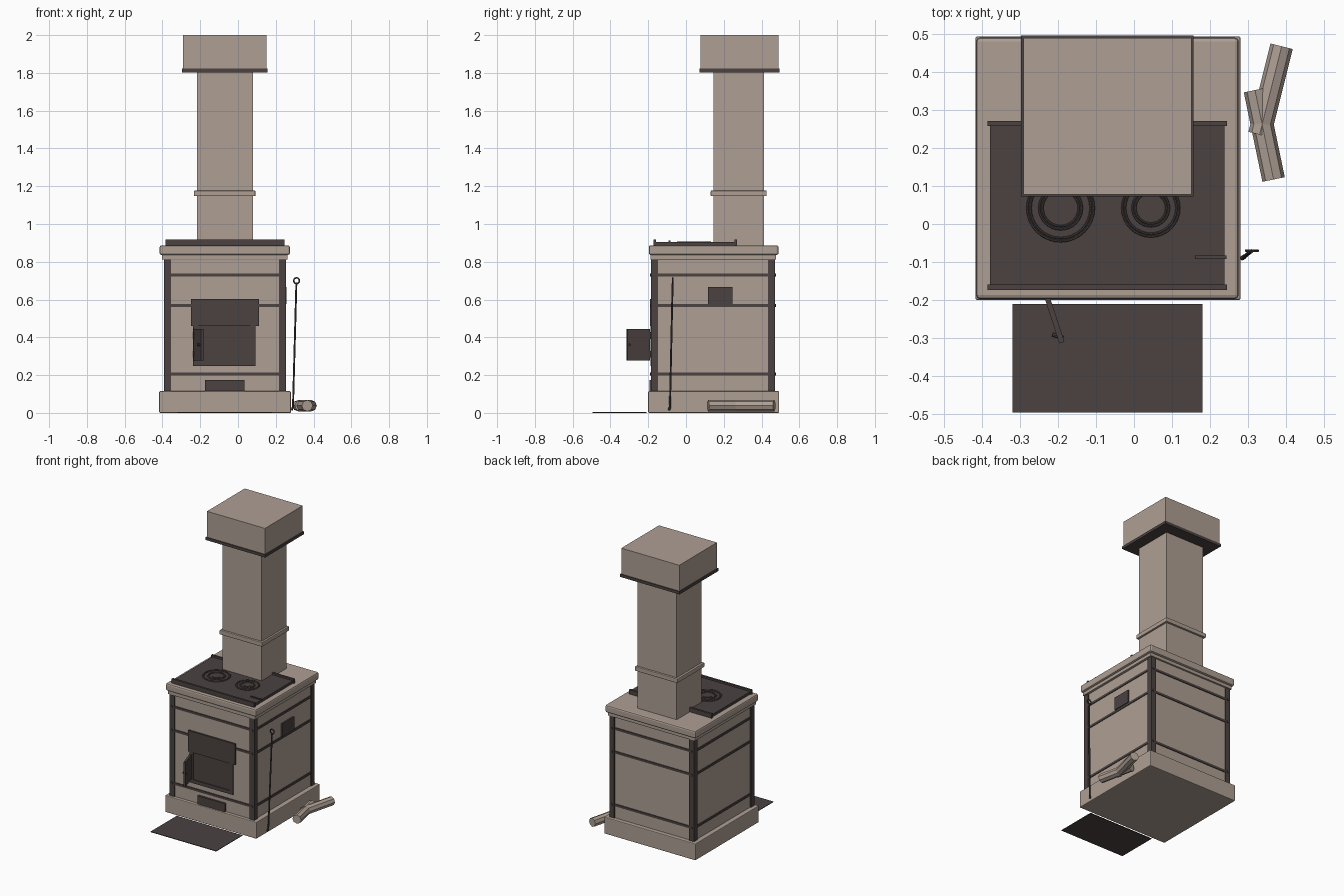
import bpy
import math
from mathutils import Vector

old = bpy.data.objects.get("Cube")
if old:
    bpy.data.objects.remove(old, do_unlink=True)


def material(name, colour):
    m = bpy.data.materials.new(name)
    m.use_nodes = True
    m.diffuse_color = (*colour, 1)
    m.node_tree.nodes["Principled BSDF"].inputs["Base Color"].default_value = (*colour, 1)
    return m


STONE = material("warm stone", (0.42, 0.345, 0.295))
IRON = material("dark iron", (0.07, 0.054, 0.053))


def finish(name, mat, bevel=0.0):
    o = bpy.context.object
    o.name = name
    o.data.materials.append(mat)
    if bevel:
        b = o.modifiers.new("bevel", "BEVEL")
        b.width = bevel
        b.segments = 2
    return o


def box(name, x, y, z, mat, bevel=0.0):
    """Box from its (low, high) range on each axis."""
    ranges = (x, y, z)
    bpy.ops.mesh.primitive_cube_add(size=1, location=[sum(r) / 2 for r in ranges])
    bpy.context.object.scale = [r[1] - r[0] for r in ranges]
    bpy.ops.object.transform_apply(location=False, rotation=False, scale=True)
    return finish(name, mat, bevel)


def rod(name, a, b, radius, mat, sides=8):
    a, b = Vector(a), Vector(b)
    bpy.ops.mesh.primitive_cylinder_add(vertices=sides, radius=radius, depth=(b - a).length,
                                        location=(a + b) / 2)
    bpy.context.object.rotation_euler = (b - a).to_track_quat("Z", "Y").to_euler()
    return finish(name, mat)


def ring(name, centre, radius, thick, mat, tilt=0.0):
    bpy.ops.mesh.primitive_torus_add(location=centre, rotation=(tilt, 0, 0), major_radius=radius,
                                     minor_radius=thick, major_segments=32, minor_segments=6)
    o = finish(name, mat)
    bpy.ops.object.shade_smooth_by_angle()
    return o


# Masonry body
box("base_plinth", (-0.417, 0.28), (-0.20, 0.493), (0, 0.115), STONE, 0.005)
box("stove_body", (-0.385, 0.247), (-0.178, 0.465), (0.115, 0.83), STONE)
box("cornice_lower", (-0.403, 0.263), (-0.188, 0.477), (0.812, 0.836), STONE, 0.004)
box("cornice_upper", (-0.415, 0.275), (-0.197, 0.49), (0.836, 0.887), STONE, 0.01)

# Corner angle irons, two legs each
for side, x, inx in (("right", -0.392, 1), ("left", 0.254, -1)):
    for end, y, iny in (("front", -0.185, 1), ("back", 0.472, -1)):
        span_x = sorted((x, x + inx * 0.037))
        span_y = sorted((y, y + iny * 0.037))
        thin_x = sorted((x, x + inx * 0.012))
        thin_y = sorted((y, y + iny * 0.012))
        box(f"corner_iron_{end}_{side}_a", span_x, thin_y, (0.115, 0.812), IRON)
        box(f"corner_iron_{end}_{side}_b", thin_x, span_y, (0.115, 0.812), IRON)

# Iron bands round the body, with a rivet at each front corner
for i, z in enumerate((0.205, 0.569, 0.731)):
    box(f"iron_band_{i}", (-0.390, 0.252), (-0.183, 0.470), (z - 0.008, z + 0.008), IRON)
    for x in (-0.374, 0.236):
        for y in (-0.186, 0.473):
            rod(f"band_rivet_{i}", (x, y - 0.004, z), (x, y + 0.004, z), 0.008, IRON)

# Chimney
box("chimney_shaft", (-0.218, 0.079), (0.145, 0.413), (0.88, 1.81), STONE)
box("chimney_collar", (-0.233, 0.092), (0.131, 0.427), (1.147, 1.177), STONE, 0.004)
box("chimney_cap_rim", (-0.297, 0.157), (0.072, 0.495), (1.803, 1.822), IRON)
box("chimney_cap", (-0.291, 0.151), (0.078, 0.489), (1.82, 2.0), STONE)

# Cooking plate with rails, rings and lifter
box("cook_plate", (-0.378, 0.238), (-0.168, 0.265), (0.885, 0.905), IRON)
for end, y in (("front", -0.166), ("back", 0.264)):
    box(f"plate_rail_{end}", (-0.385, 0.245), (y - 0.007, y + 0.007), (0.886, 0.917), IRON)
for side, x, r in (("right", -0.193, 0.09), ("left", 0.044, 0.077)):
    for i, k in enumerate((0.97, 0.88, 0.62, 0.53)):
        ring(f"hob_ring_{side}_{i}", (x, 0.042, 0.906), r * k, 0.003, IRON)
    rod(f"hob_lid_{side}", (x, 0.042, 0.9), (x, 0.042, 0.908), r * 0.33, IRON, 24)
box("lid_lifter", (0.16, 0.243), (-0.092, -0.083), (0.903, 0.912), IRON)

# Firebox: hood plate, frame, back plate, open door and ash drawer
box("firebox_hood", (-0.248, 0.11), (-0.19, -0.17), (0.46, 0.604), IRON)
box("firebox_back", (-0.238, 0.092), (-0.181, -0.17), (0.248, 0.46), IRON)
for i, x in enumerate((-0.238, 0.065)):
    box(f"firebox_frame_side_{i}", (x, x + 0.027), (-0.187, -0.17), (0.248, 0.46), IRON)
box("firebox_sill", (-0.238, 0.092), (-0.187, -0.17), (0.248, 0.272), IRON)
door = box("firebox_door", (0, 0.014), (-0.126, 0), (0.277, 0.445), IRON)
door.location = (-0.209, -0.252, 0.361)
door.rotation_euler.z = math.radians(18)
for z in (0.31, 0.41):
    rod("door_hinge", (-0.229, -0.194, z - 0.018), (-0.229, -0.194, z + 0.018), 0.008, IRON)
rod("door_latch", (-0.215, -0.29, 0.361), (-0.185, -0.30, 0.361), 0.006, IRON)
box("ash_drawer", (-0.174, 0.035), (-0.192, -0.17), (0.117, 0.174), IRON)
box("side_hatch", (0.24, 0.257), (0.116, 0.246), (0.577, 0.667), IRON)

# Poker leaning on the side
rod("poker_shaft", (0.291, -0.085, 0.03), (0.309, -0.071, 0.685), 0.005, IRON)
rod("poker_hook", (0.291, -0.085, 0.03), (0.284, -0.09, 0.015), 0.006, IRON)
ring("poker_handle", (0.31, -0.07, 0.70), 0.015, 0.004, IRON, math.radians(90))

# Crossed logs and floor sheet
rod("log_back", (0.388, 0.467, 0.038), (0.33, 0.235, 0.038), 0.03, STONE)
rod("log_front", (0.318, 0.352, 0.038), (0.367, 0.117, 0.038), 0.03, STONE)
box("floor_sheet", (-0.32, 0.18), (-0.495, -0.21), (0, 0.004), IRON)
